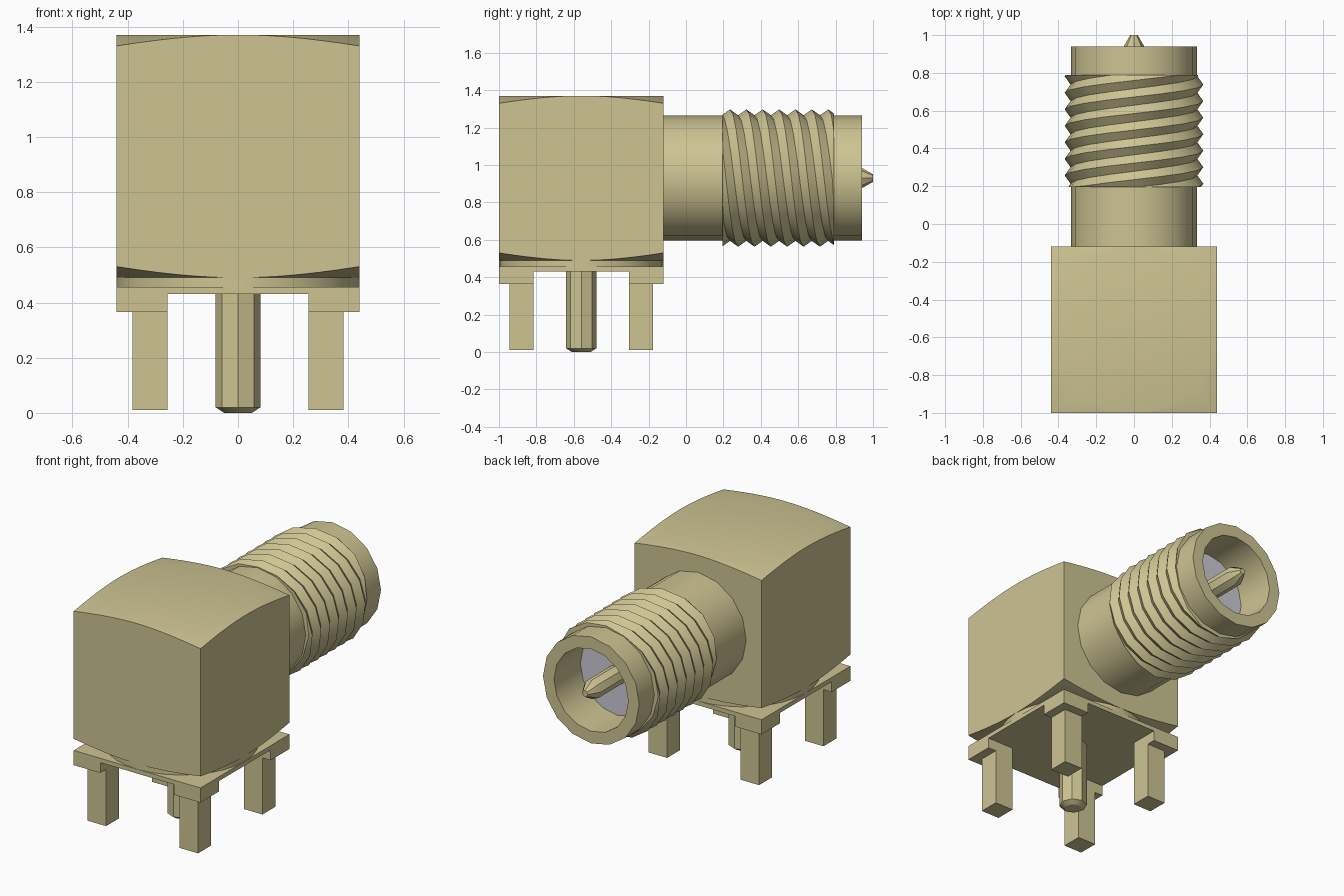
import bpy, bmesh, math
from mathutils import Matrix, Vector

old = bpy.data.objects.get("Cube")
if old:
    bpy.data.objects.remove(old, do_unlink=True)


def material(name, rgb):
    m = bpy.data.materials.new(name)
    m.use_nodes = True
    m.diffuse_color = (*rgb, 1)
    m.node_tree.nodes["Principled BSDF"].inputs["Base Color"].default_value = (*rgb, 1)
    return m


GOLD = material("pale gold", (0.61, 0.555, 0.29))
GREY = material("light grey", (0.60, 0.60, 0.66))

CY = -0.56                  # y of the body centre
HALF = 0.44                 # half width of the body
AXIS_Z = 0.93               # height of the barrel axis
# Local z becomes +y, on the barrel axis
ALONG_Y = Matrix.Translation((0, 0, AXIS_Z)) @ Matrix.Rotation(-math.pi / 2, 4, 'X')
UPRIGHT = Matrix.Translation((0, CY, 0))


def finish(name, bm, mat, matrix=None):
    bmesh.ops.remove_doubles(bm, verts=bm.verts, dist=1e-5)
    bmesh.ops.dissolve_degenerate(bm, edges=bm.edges, dist=1e-6)
    if matrix:
        bm.transform(matrix)
    bmesh.ops.recalc_face_normals(bm, faces=bm.faces)
    me = bpy.data.meshes.new(name)
    bm.to_mesh(me)
    bm.free()
    me.materials.append(mat)
    ob = bpy.data.objects.new(name, me)
    bpy.context.collection.objects.link(ob)
    bpy.ops.object.select_all(action='DESELECT')
    ob.select_set(True)
    bpy.context.view_layer.objects.active = ob
    bpy.ops.object.shade_smooth_by_angle(angle=math.radians(30))
    return ob


def loft(bm, rings, wrap=True):
    """Join rings of points with quads."""
    vs = [[bm.verts.new(p) for p in ring] for ring in rings]
    n = len(vs[0])
    for a, b in zip(vs, vs[1:]):
        for i in range(n if wrap else n - 1):
            j = (i + 1) % n
            bm.faces.new((a[i], a[j], b[j], b[i]))
    return vs


def lathe(name, profile, sides, mat, matrix):
    """Revolve (radius, height) points about local z, capping both ends."""
    bm = bmesh.new()
    rings = [[(r * math.cos(math.tau * i / sides), r * math.sin(math.tau * i / sides), h)
              for i in range(sides)] for r, h in profile]
    vs = loft(bm, rings)
    bm.faces.new(vs[0])
    bm.faces.new(vs[-1])
    return finish(name, bm, mat, matrix)


def box(name, lo, hi, mat):
    bm = bmesh.new()
    bmesh.ops.create_cube(bm, size=1)
    lo, hi = Vector(lo), Vector(hi)
    size = hi - lo
    return finish(name, bm, mat, Matrix.Translation((lo + hi) / 2) @ Matrix.Diagonal((*size, 1)))


# Square body whose corners are turned down by a shallow cone, top and bottom
def body(bottom, top, drop=0.04, steps=64):
    inner_lo, outer_lo, outer_hi, inner_hi = [], [], [], []
    for i in range(steps):
        a = math.tau * i / steps
        c, s = math.cos(a), math.sin(a)
        r = HALF / max(abs(c), abs(s))
        d = drop * (r - HALF) / (HALF * (math.sqrt(2) - 1))
        inner_lo.append((HALF * c, HALF * s, bottom))
        outer_lo.append((r * c, r * s, bottom + d))
        outer_hi.append((r * c, r * s, top - d))
        inner_hi.append((HALF * c, HALF * s, top))
    bm = bmesh.new()
    vs = loft(bm, [inner_lo, outer_lo, outer_hi, inner_hi])
    bm.faces.new(vs[0])
    bm.faces.new(vs[-1])
    return finish("body", bm, GOLD, UPRIGHT)


body(0.49, 1.37)

# Round spacer and square base plate
lathe("base_spacer", [(HALF, 0.45), (HALF, 0.49)], 32, GOLD, UPRIGHT)
box("base_plate", (-HALF, CY - HALF, 0.43), (HALF, CY + HALF, 0.457), GOLD)

# Corner pads and mounting legs
for sx, side in ((1, "left"), (-1, "right")):
    for sy, end in ((-1, "front"), (1, "back")):
        for part, outer, z0, z1 in (("pad", HALF, 0.365, 0.435), ("leg", 0.383, 0.01, 0.37)):
            xs = sorted((sx * 0.255, sx * outer))
            ys = sorted((CY + sy * 0.255, CY + sy * outer))
            box(f"{end}_{side}_{part}", (xs[0], ys[0], z0), (xs[1], ys[1], z1), GOLD)

# Solder pin under the body
lathe("solder_pin", [(0.05, 0), (0.081, 0.02), (0.081, 0.44)], 8, GOLD, UPRIGHT)

# Hollow barrel, its insulator and the contact pin
BORE = 0.68
lathe("barrel", [(0.334, -0.13), (0.334, 0.94), (0.258, 0.94), (0.258, BORE - 0.02)],
      16, GOLD, ALONG_Y)
lathe("insulator", [(0.257, BORE - 0.01), (0.257, BORE)], 16, GREY, ALONG_Y)
lathe("contact_pin", [(0.06, BORE - 0.005), (0.06, 0.93), (0.02, 1.0)], 8, GOLD, ALONG_Y)


# Three-start screw thread with V-shaped ridges
def thread(y0=0.195, y1=0.79, pitch=0.0875, starts=3, sides=16, root=0.336, crest=0.367):
    lead = pitch * starts
    first = 0.235           # a ridge at the top of the barrel
    columns = []
    for i in range(sides + 1):
        t = i / sides
        col = []
        for k in range(-10, 18):
            y = first + k * pitch / 2 + lead * t
            y = min(max(y, y0), y1)
            phase = ((y - first - lead * t) / pitch) % 1
            r = root + (crest - root) * abs(2 * phase - 1)
            col.append((r, y))
        col = [(0.31, y0)] + col + [(0.31, y1)]
        a = math.tau * t
        columns.append([(r * math.sin(a), y, AXIS_Z + r * math.cos(a)) for r, y in col])
    bm = bmesh.new()
    loft(bm, columns, wrap=False)
    return finish("thread", bm, GOLD)


thread()
